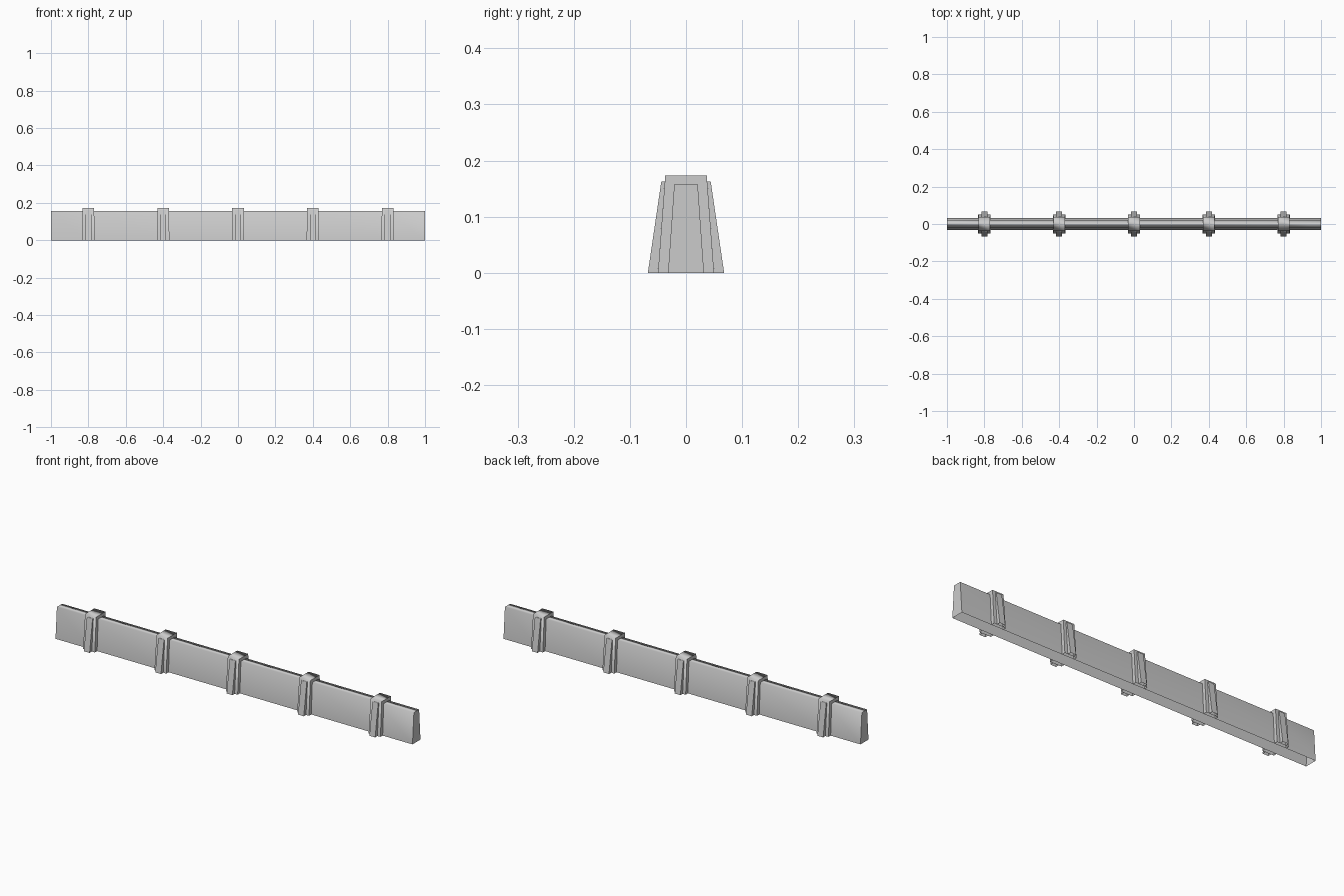
import bpy
import bmesh

cube = bpy.data.objects.get("Cube")
if cube:
    bpy.data.objects.remove(cube, do_unlink=True)

stone = bpy.data.materials.new("light_grey_stone")
stone.use_nodes = True
colour = (0.6, 0.6, 0.6, 1)
stone.diffuse_color = colour
stone.node_tree.nodes["Principled BSDF"].inputs["Base Color"].default_value = colour

POSTS = [-0.8, -0.4, 0, 0.4, 0.8]


def shell(name, skin, inner, stations, taper=0):
    """Sweep a (y, z) skin along x, open below, with flat closed ends.

    The inner points only complete the outline of the two ends."""
    bm = bmesh.new()
    outline = skin + inner
    last = len(stations) - 1
    rings = []
    for k, x in enumerate(stations):
        lean = taper if k == 0 else -taper if k == last else 0
        rings.append([bm.verts.new((x + lean * z, y, z)) for y, z in
                      (outline if k in (0, last) else skin)])
    for a, b in zip(rings, rings[1:]):
        for i in range(len(skin) - 1):
            bm.faces.new((a[i], b[i], b[i + 1], a[i + 1]))
    ends = [bm.faces.new(rings[0]), bm.faces.new(rings[-1][::-1])]
    for f in bm.faces:
        f.smooth = True
    for end in ends:
        for e in end.edges:
            e.smooth = False
    mesh = bpy.data.meshes.new(name)
    bm.to_mesh(mesh)
    bm.free()
    mesh.materials.append(stone)
    obj = bpy.data.objects.new(name, mesh)
    bpy.context.collection.objects.link(obj)
    # Large faces dominate the shading of the rounded top edges
    obj.modifiers.new("triangles", 'TRIANGULATE')
    normals = obj.modifiers.new("weighted_normals", 'WEIGHTED_NORMAL')
    normals.mode = 'FACE_AREA'
    normals.keep_sharp = True


def mirrored(points):
    return [(-y, z) for y, z in reversed(points)]


# Long wall, divided into bays at the posts
wall_half = [(-0.032, 0), (-0.021, 0.157)]
wall_profile = wall_half + mirrored(wall_half)
shell("wall", wall_profile, [], [-1] + POSTS + [1])

# Posts wrap over the wall, with a narrow buttress on each side
post_half = [(-0.050, 0), (-0.037, 0.173)]
post_profile = post_half + mirrored(post_half)
buttress = [(-0.068, 0), (-0.044, 0.163), (-0.0378, 0.163)]
foot = [(-0.050, 0)]
for n, x in enumerate(POSTS, 1):
    shell(f"post_{n}", post_profile, wall_profile[::-1],
          [x - 0.033, x + 0.033], taper=0.012)
    span = [x - 0.016, x + 0.016]
    shell(f"front_buttress_{n}", buttress, foot, span)
    shell(f"back_buttress_{n}", mirrored(buttress), mirrored(foot), span)
